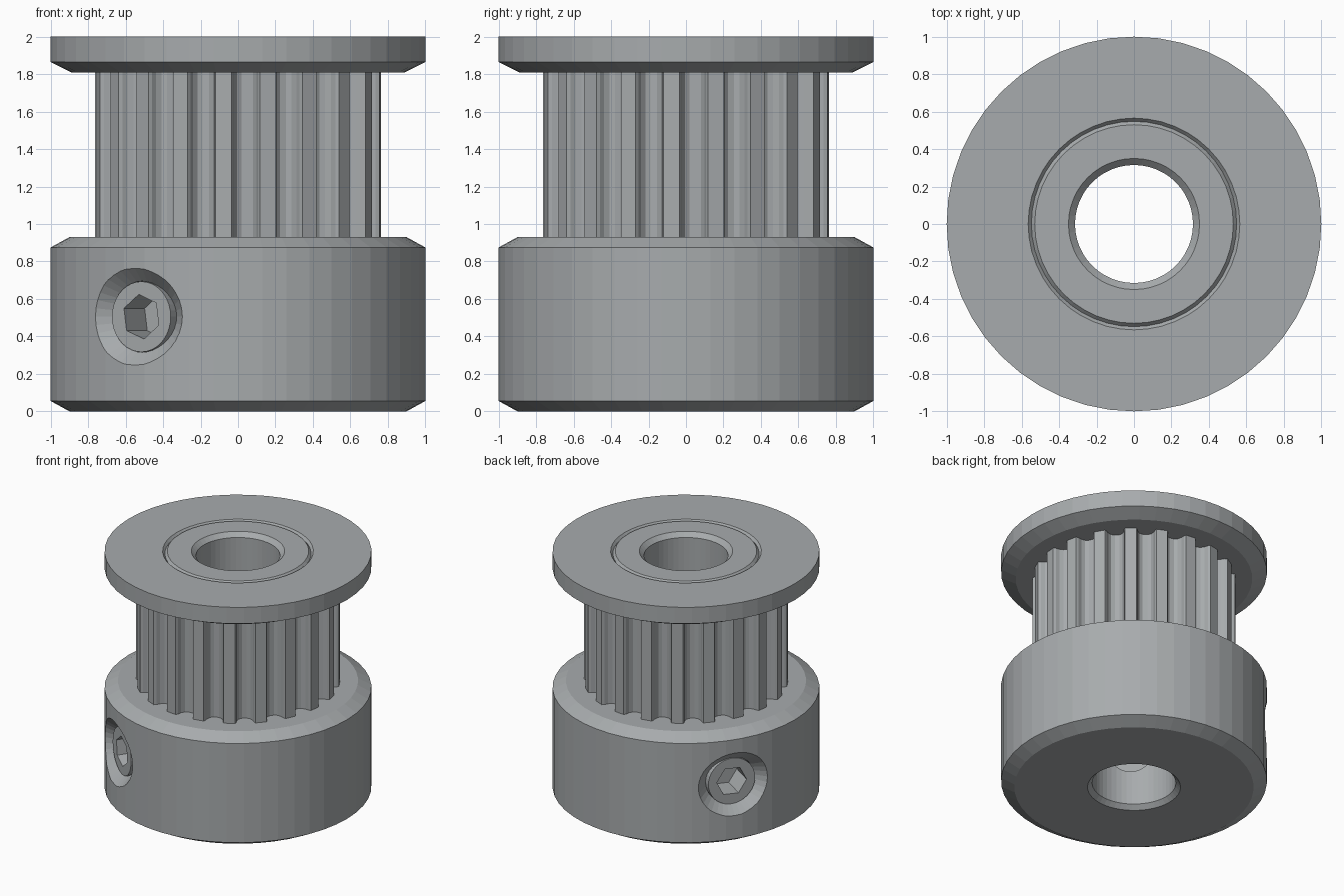
import bpy
import bmesh
from math import sin, cos, pi, radians

old = bpy.data.objects.get("Cube")
if old:
    bpy.data.objects.remove(old, do_unlink=True)

steel = bpy.data.materials.new("grey metal")
STEEL_RGBA = (0.39, 0.41, 0.42, 1)
steel.diffuse_color = STEEL_RGBA
steel.use_nodes = True
steel.node_tree.nodes["Principled BSDF"].inputs["Base Color"].default_value = STEEL_RGBA


def loft(name, rings):
    """Closed solid skinned through rings of equal point count, capped at both ends."""
    bm = bmesh.new()
    loops = [[bm.verts.new(p) for p in ring] for ring in rings]
    for a, b in zip(loops, loops[1:]):
        for i in range(len(a)):
            j = (i + 1) % len(a)
            bm.faces.new((a[i], a[j], b[j], b[i]))
    bm.faces.new(loops[0])
    bm.faces.new(loops[-1])
    bmesh.ops.recalc_face_normals(bm, faces=bm.faces)
    mesh = bpy.data.meshes.new(name)
    bm.to_mesh(mesh)
    bm.free()
    mesh.materials.append(steel)
    obj = bpy.data.objects.new(name, mesh)
    bpy.context.collection.objects.link(obj)
    return obj


def lathe(name, profile, sides=48):
    turn = [2 * pi * i / sides for i in range(sides)]
    return loft(name, [[(r * cos(t), r * sin(t), z) for t in turn] for r, z in profile])


def combine(target, tool, operation):
    """Apply a boolean and discard the tool."""
    mod = target.modifiers.new("boolean", "BOOLEAN")
    mod.object = tool
    mod.operation = operation
    mod.solver = "EXACT"
    graph = bpy.context.evaluated_depsgraph_get()
    result = bpy.data.meshes.new_from_object(target.evaluated_get(graph))
    target.modifiers.clear()
    target.data = result
    bpy.data.objects.remove(tool, do_unlink=True)


# Hub, neck core and upper flange, with a fine V groove in the top face
body = lathe("pulley_body", [
    (0.90, 0), (1, 0.055), (1, 0.875), (0.90, 0.93),
    (0.60, 0.93), (0.60, 1.81), (0.89, 1.81), (1, 1.865),
    (1, 2), (0.565, 2), (0.548, 1.98), (0.53, 2)])

# Belt teeth: one rounded groove outline repeated around the neck
TEETH = 20
half = [(1.5, 0.67), (3.6, 0.685), (4.8, 0.715), (5.1, 0.745), (5.8, 0.764)]
groove = [(-a, r) for a, r in reversed(half)] + half
outline = []
for k in range(TEETH):
    for a, r in groove:
        t = radians(3.1 + a) + 2 * pi * k / TEETH
        outline.append((r * cos(t), r * sin(t)))
teeth = loft("belt_teeth", [[(x, y, z) for x, y in outline] for z in (0.90, 1.84)])
combine(body, teeth, "UNION")

# Through bore with chamfered mouths
bore = lathe("bore_cutter", [(0.385, -0.035), (0.315, 0.035), (0.315, 1.965), (0.385, 2.035)])
combine(body, bore, "DIFFERENCE")

# Two grub screws in countersunk radial holes, a quarter turn apart
SIDES = 36
phis = [2 * pi * i / SIDES for i in range(SIDES)]


def circle(d, r):
    return [(d, r * cos(p), r * sin(p)) for p in phis]


def hexagon(d, r, twist):
    ring = []
    for p in phis:
        s = r * cos(pi / 6) / cos(p % (pi / 3) - pi / 6)
        ring.append((d, s * cos(p + twist), s * sin(p + twist)))
    return ring


def countersink(f):
    """Ring of the chamfer: f=0 at its inner edge, f=1 at the hub surface."""
    ring = []
    for p in phis:
        side = cos(p) ** 2
        inner, outer = 0.93 - 0.05 * side, 1.0 - 0.04 * side
        ring.append((inner + f * (outer - inner),
                     (0.19 + 0.09 * f) * cos(p), (0.19 + 0.07 * f) * sin(p)))
    return ring


for label, azimuth, twist in (("front", 236.5, 38), ("back", 146.5, 57)):
    hole = loft("screw_hole_cutter", [circle(0.2, 0.19), countersink(0), countersink(1.6)])
    # Keep socket corners aligned with the surrounding circle points
    step = round(twist / 10) * 10
    fine = radians(twist - step)
    socket = []
    for d in (0.935, 0.735):
        ring = hexagon(d, 0.12, radians(step) + fine)
        shift = -step // 10
        socket.append(ring[shift:] + ring[:shift])
    screw = loft(label + "_grub_screw",
                 [circle(0.36, 0.188), circle(0.935, 0.188)] + socket)
    for obj in (hole, screw):
        obj.location.z = 0.505
        obj.rotation_euler.z = radians(azimuth)
    bpy.context.view_layer.update()
    combine(body, hole, "DIFFERENCE")
